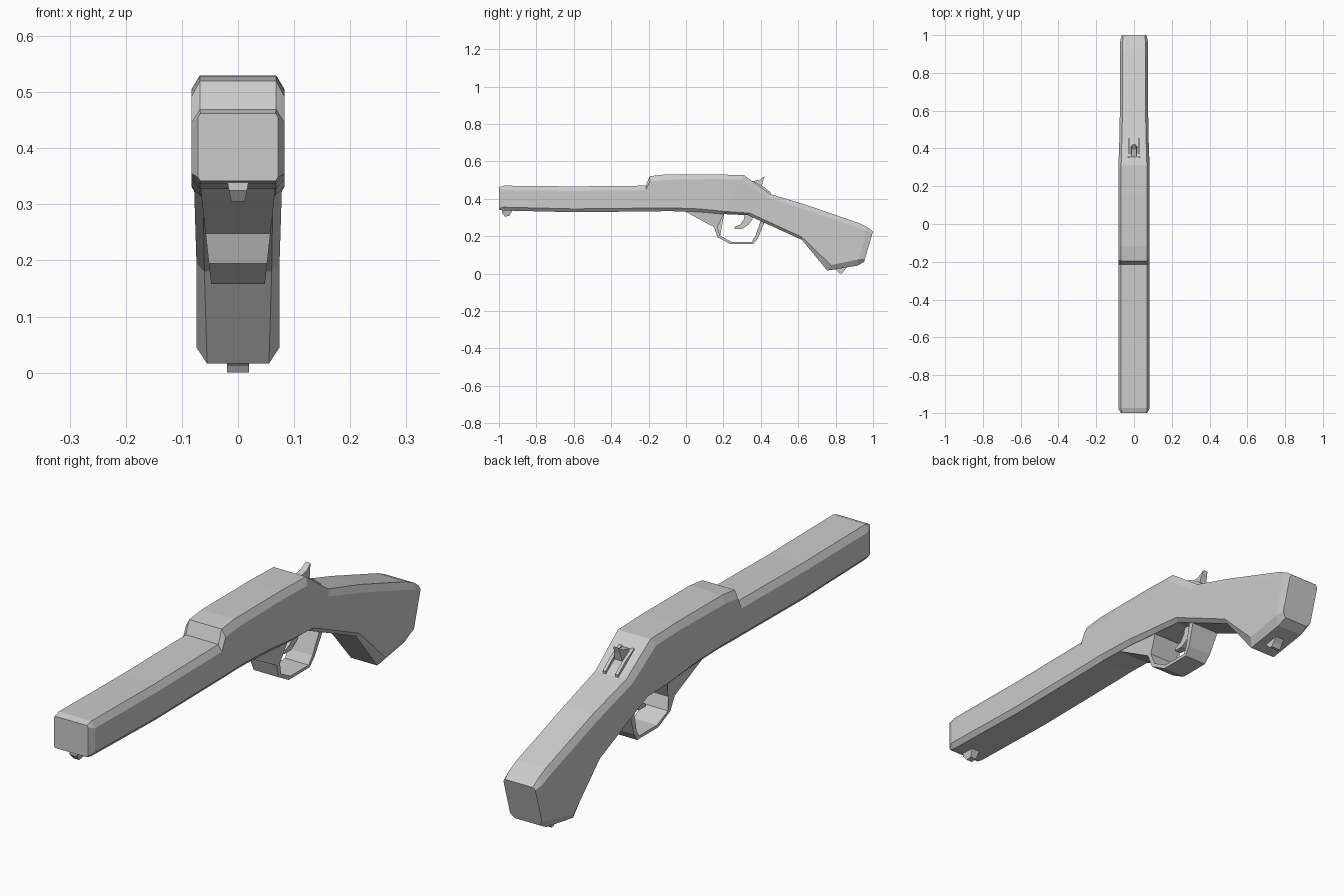
import bpy, bmesh
from mathutils import Vector


def finish(name, bm):
    bmesh.ops.recalc_face_normals(bm, faces=bm.faces)
    me = bpy.data.meshes.new(name)
    bm.to_mesh(me)
    bm.free()
    ob = bpy.data.objects.new(name, me)
    bpy.context.collection.objects.link(ob)
    return ob


def loft(name, stations):
    """Octagonal sections: top (y,z), bottom (y,z), half width, top/bottom face half widths, chamfers."""
    bm = bmesh.new()
    rings = []
    for ty, tz, by, bz, w, wt, wb, ct, cb in stations:
        t, b = Vector((0, ty, tz)), Vector((0, by, bz))
        d = (b - t).normalized()
        half = [(wt, t), (w, t + d * ct), (w, b - d * cb), (wb, b)]
        pts = [p + Vector((x, 0, 0)) for x, p in half]
        pts += [p - Vector((x, 0, 0)) for x, p in reversed(half)]
        rings.append([bm.verts.new(p) for p in pts])
    for r, s in zip(rings, rings[1:]):
        for i in range(8):
            j = (i + 1) % 8
            bm.faces.new((r[i], r[j], s[j], s[i]))
    bm.faces.new(rings[0])
    bm.faces.new(rings[-1])
    return finish(name, bm)


def plate(name, profile, half, cx=0):
    """Side profile (y,z) extruded across x; half(z) gives the half width."""
    bm = bmesh.new()
    left, right = [[bm.verts.new((cx + s * half(z), y, z)) for y, z in profile] for s in (-1, 1)]
    n = len(profile)
    caps = [bm.faces.new(left), bm.faces.new(right)]
    for i in range(n):
        j = (i + 1) % n
        bm.faces.new((left[i], left[j], right[j], right[i]))
    bmesh.ops.triangulate(bm, faces=caps)
    return finish(name, bm)


# Barrel, receiver and stock in one continuous chamfered body
loft("body", [
    (-1.0, .462, -1.0, .342, .071, .067, .067, .006, .006),
    (-.975, .470, -.975, .337, .083, .068, .068, .024, .018),
    (-.60, .466, -.60, .328, .083, .068, .068, .024, .018),
    (-.215, .470, -.215, .332, .083, .068, .068, .024, .018),
    (-.195, .520, -.18, .332, .083, .068, .068, .028, .018),
    (-.12, .529, -.10, .334, .083, .068, .068, .028, .018),
    (.16, .530, .06, .330, .083, .068, .068, .028, .018),
    (.31, .526, .20, .318, .083, .068, .068, .028, .016),
    (.45, .425, .33, .312, .078, .064, .062, .026, .016),
    (.64, .368, .62, .180, .074, .060, .060, .026, .014),
    (.925, .270, .755, .016, .074, .060, .055, .026, .035),
    (.970, .248, .915, .042, .074, .060, .055, .022, .035),
    (1.0, .225, .952, .062, .067, .058, .052, .010, .018),
])

# Trigger guard: solid ramp at the front running into a thin hoop
plate("trigger_guard", [
    (-.01, .335), (.15, .248), (.168, .195), (.235, .158), (.36, .158),
    (.385, .19), (.42, .275), (.40, .285), (.371, .20), (.352, .170),
    (.243, .170), (.183, .202), (.168, .248), (.205, .325)],
    lambda z: .047 + max(0, z - .15) * .11)

# Curved trigger
plate("trigger", [
    (.315, .32), (.31, .29), (.29, .262), (.262, .25), (.258, .238),
    (.30, .238), (.335, .262), (.355, .29), (.355, .32)], lambda z: .014)

# Hammer spur, widening to a rounded base
plate("hammer", [
    (.34, .49), (.395, .502), (.42, .52), (.412, .495), (.405, .465),
    (.425, .435), (.36, .44)], lambda z: .010 + max(0, .52 - z) * .12)

# Raised ears on both sides of the hammer
for side, sx in (("left", -1), ("right", 1)):
    plate("hammer_ear_" + side, [
        (.335, .495), (.36, .496), (.41, .468), (.452, .435), (.45, .415), (.36, .46)],
        lambda z: .006, sx * .026)

# Lug under the muzzle and loop under the butt
plate("muzzle_lug", [
    (-.985, .345), (-.985, .325), (-.968, .305), (-.945, .308), (-.925, .345)],
    lambda z: .012 + max(0, z - .305) * .2)
plate("butt_loop", [
    (.79, .03), (.815, .012), (.823, 0), (.834, 0), (.842, .015), (.86, .035)],
    lambda z: .02)
